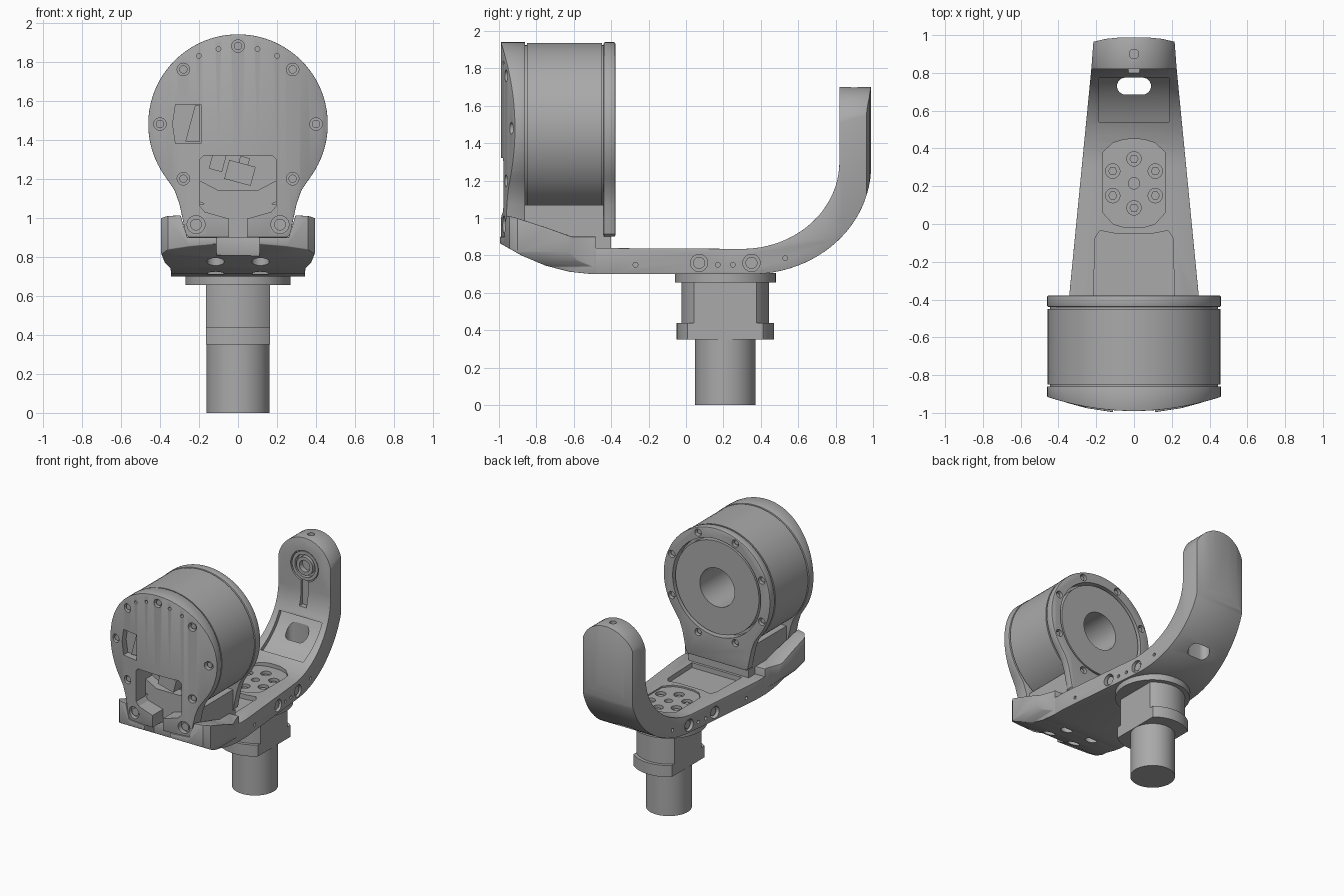
import bpy, bmesh, math
from mathutils import Vector

cube = bpy.data.objects.get("Cube")
if cube:
    bpy.data.objects.remove(cube)

grey = bpy.data.materials.new("machined_grey")
grey.use_nodes = True
grey.diffuse_color = (0.4, 0.4, 0.4, 1)
grey.node_tree.nodes["Principled BSDF"].inputs["Base Color"].default_value = (0.4, 0.4, 0.4, 1)

AXIS_Z = 1.48      # height of the drum and bearing axis
POST_Y = 0.21      # post centre
made = []


def arc(cx, cy, rx, ry, start, end, n):
    steps = [math.radians(start + (end - start) * i / n) for i in range(n + 1)]
    return [(cx + rx * math.cos(t), cy + ry * math.sin(t)) for t in steps]


def circle(cx, cy, r, n=64):
    return arc(cx, cy, r, r, 0, 360, n)[:-1]


def rect(x0, x1, y0, y1):
    return [(x0, y0), (x1, y0), (x1, y1), (x0, y1)]


def stadium(x0, x1, cy, r):
    return arc(x1 - r, cy, r, r, -90, 90, 12) + arc(x0 + r, cy, r, r, 90, 270, 12)


def mirrored(half):
    """Close a right-hand half outline with its mirror image."""
    return half + [(-x, y) for x, y in reversed(half) if x > 1e-5]


def prism(name, *parts):
    """Extrude each (outline, axis, start, end) along its axis into one mesh."""
    bm = bmesh.new()
    place = {"X": lambda u, v, w: (w, u, v), "Y": lambda u, v, w: (u, w, v),
             "Z": lambda u, v, w: (u, v, w)}
    for outline, axis, a, b in parts:
        face = bm.faces.new([bm.verts.new(place[axis](u, v, a)) for u, v in outline])
        grown = bmesh.ops.extrude_face_region(bm, geom=[face])["geom"]
        shift = Vector(place[axis](0, 0, b - a))
        bmesh.ops.translate(bm, vec=shift, verts=[g for g in grown if isinstance(g, bmesh.types.BMVert)])
    bmesh.ops.recalc_face_normals(bm, faces=bm.faces)
    mesh = bpy.data.meshes.new(name)
    bm.to_mesh(mesh)
    bm.free()
    mesh.materials.append(grey)
    obj = bpy.data.objects.new(name, mesh)
    bpy.context.collection.objects.link(obj)
    made.append(obj)
    return obj


def apply(obj, mod):
    bpy.context.view_layer.objects.active = obj
    bpy.ops.object.modifier_apply(modifier=mod.name)


def carve(obj, *parts, op="DIFFERENCE"):
    cutter = prism("cutter", *parts)
    cutter.hide_render = True
    mod = obj.modifiers.new("carve", "BOOLEAN")
    mod.operation, mod.solver, mod.object = op, "EXACT", cutter
    apply(obj, mod)
    made.remove(cutter)
    bpy.data.objects.remove(cutter)


def soften(obj, width):
    mod = obj.modifiers.new("soften", "BEVEL")
    mod.width, mod.segments, mod.limit_method = width, 2, "ANGLE"
    mod.angle_limit = math.radians(40)
    apply(obj, mod)


# Post: round flange, flatted neck and collar, round foot
prism("post_flange", (circle(0, POST_Y, 0.27), "Z", 0.655, 0.705))
for name, r, z0, z1 in (("post_neck", 0.235, 0.44, 0.66), ("post_collar", 0.26, 0.35, 0.44)):
    part = prism(name, (circle(0, POST_Y, r), "Z", z0, z1))
    carve(part, (rect(-0.165, 0.165, -0.5, 0.8), "Z", 0, 1), op="INTERSECT")
prism("post_foot", (circle(0, POST_Y, 0.162), "Z", 0, 0.36))

# Arm: side profile trimmed by a tapered plan and a rounded top
side = ([(-0.6, 0.71), (-0.5, 0.70)] + arc(0.35, 1.28, 0.64, 0.58, -90, 0, 24)
        + [(0.99, 1.8), (0.82, 1.8)] + arc(0.3, 1.3, 0.52, 0.465, 0, -90, 24) + [(-0.6, 0.84)])
arm = prism("arm", (side, "X", -0.5, 0.5))
plan = mirrored([(0.345, -0.7), (0.343, -0.38), (0.226, 0.82), (0.215, 0.965), (0.15, 0.98), (0.07, 0.988)])
carve(arm, (plan, "Z", 0, 2), op="INTERSECT")
crown = [(-0.5, 0), (0.5, 0), (0.5, 1.47)] + arc(0, 1.47, 0.23, 0.23, 0, 180, 32) + [(-0.5, 1.47)]
carve(arm, (crown, "Y", -2, 2), op="INTERSECT")
soften(arm, 0.01)

# Arm pockets, through slot, bearing seat and top hole
carve(arm, (mirrored([(0.215, -0.38), (0.205, -0.07), (0.18, -0.035), (0.1, -0.05)]), "Z", 0.8, 1))
scoop = arc(0.3, 1.3, 0.55, 0.495, -65, -25, 12) + [(0.6, 1.2)]
carve(arm, (scoop, "X", -0.185, 0.185))
carve(arm, (stadium(-0.09, 0.09, 0.73, 0.045), "Z", 0.6, 1.2))
carve(arm, (circle(0, AXIS_Z, 0.12, 48), "Y", 0.7, 0.86))
carve(arm, (rect(-0.03, 0.03, 1.17, 1.42), "Y", 0.7, 0.84))
carve(arm, (circle(0, 0.9, 0.025, 20), "Z", 1.64, 1.8))
pad = mirrored([(0.165, 0.06), (0.165, 0.38), (0.11, 0.43), (0.05, 0.448),
                (-0.0, 0.45)])[:5]
pad = pad + [(-x, y) for x, y in reversed(pad[:4])] + [(-0.11, 0.0), (-0.05, -0.018), (0.05, -0.018), (0.11, 0.0)]
carve(arm, (pad, "Z", 0.825, 0.95))

# Mounting screws in the arm floor
spots = [(0.13 * math.cos(math.radians(a)), 0.215 + 0.13 * math.sin(math.radians(a))) for a in range(30, 390, 60)]
carve(arm, *[(circle(x, y, 0.038, 24), "Z", 0.79, 1) for x, y in spots],
      (circle(0, 0.215, 0.03, 24), "Z", 0.79, 1))
prism("floor_screws", *[(circle(x, y, 0.024, 6), "Z", 0.78, 0.81) for x, y in spots])

# Screws and pin holes along both arm sides
for s in (-1, 1):
    carve(arm, *[(circle(y, 0.76, 0.046, 24), "X", s * 0.25, s * 0.5) for y in (0.07, 0.35)],
          *[(circle(y, z, 0.013, 12), "X", s * 0.22, s * 0.5)
            for y, z in ((-0.27, 0.75), (0.17, 0.75), (0.25, 0.75), (0.53, 0.785))])
    prism("side_screws", (circle(0.07, 0.76, 0.032, 24), "X", s * 0.24, s * 0.285),
          (circle(0.35, 0.76, 0.032, 24), "X", s * 0.24, s * 0.26))

# Bearing in the upright: two concentric races
for name, outer, inner, front in (("bearing_outer_race", 0.112, 0.088, 0.825), ("bearing_inner_race", 0.07, 0.045, 0.82)):
    race = prism(name, (circle(0, AXIS_Z, outer, 48), "Y", front, 0.87))
    carve(race, (circle(0, AXIS_Z, inner, 48), "Y", 0.7, 0.9))

# Cradle: flared front end of the arm with two raised horns
side = [(-0.48, 0.70), (-0.62, 0.712), (-0.75, 0.745), (-0.88, 0.80), (-0.995, 0.865), (-1.0, 0.9),
        (-0.975, 1.015), (-0.92, 1.005), (-0.75, 0.95), (-0.61, 0.9), (-0.48, 0.9)]
cradle = prism("cradle", (side, "X", -0.5, 0.5))
plan = mirrored([(0.345, -0.4), (0.345, -0.5), (0.395, -0.63), (0.395, -0.9), (0.36, -0.945),
                 (0.25, -0.975), (0.12, -0.995), (0.05, -1.0)])
carve(cradle, (plan, "Z", 0, 2), op="INTERSECT")
carve(cradle, (mirrored([(0.34, 0.6), (0.345, 0.74), (0.375, 0.77), (0.395, 0.82), (0.395, 1.2)]), "Y", -2, 2), op="INTERSECT")
carve(cradle, (mirrored([(0.26, 0.9), (0.30, 1.03), (0.30, 1.2)]), "Y", -2, 0))
carve(cradle, (rect(-0.11, 0.11, 0.8, 1.2), "Y", -1.2, -0.88))
soften(cradle, 0.012)
carve(cradle, *[(circle(x, y, 0.045, 24), "Z", 0.5, 0.83) for x in (-0.115, 0.115) for y in (-0.62, -0.82)])
prism("drum_seat", (rect(-0.26, 0.26, -0.6, -0.4), "Z", 0.8, 0.9))

# Keyhole outline shared by the drum's end caps
keyhole = arc(0, AXIS_Z, 0.46, 0.46, -37, 217, 72)
foot = [(0.25, 0.9), (0.268, 0.915), (0.285, 1.0), (0.3, 1.07), (0.325, 1.14)]
keyhole = foot + keyhole + [(-x, z) for x, z in reversed(foot)]


def cap_front(x):
    return -0.99 + 0.075 * (x / 0.46) ** 2


# Front cap with a gently curved face and its openings
cap = prism("front_cap", (keyhole, "Y", -1.1, -0.86))
bow = [(x / 50, cap_front(x / 50)) for x in range(-25, 26)]
carve(cap, (bow + [(0.5, -0.5), (-0.5, -0.5)], "Z", 0, 3), op="INTERSECT")
soften(cap, 0.01)
window = mirrored([(0.045, 0.8), (0.045, 0.995), (0.17, 1.03), (0.195, 1.06), (0.195, 1.3), (0.175, 1.32)])
carve(cap, (window, "Y", -1.2, -0.8))
port = [(-0.19, 1.38), (-0.19, 1.58), (-0.32, 1.58), (-0.335, 1.48), (-0.32, 1.38)]
carve(cap, (port, "Y", -1.2, -0.9))
prism("port_latch", ([(-0.195, 1.39), (-0.195, 1.575), (-0.22, 1.575), (-0.27, 1.39)], "Y", -0.93, -0.89))

# Cap screws and pin holes
spots = [(0, 1.88)] + [(s * x, z) for s in (-1, 1)
                       for x, z in ((0.28, 1.76), (0.4, 1.48), (0.28, 1.2), (0.215, 0.965))]
carve(cap, *[(circle(x, z, 0.046 if z < 1 else 0.032, 24), "Y", -1.2, cap_front(x) + 0.035) for x, z in spots],
      *[(circle(s * x, z, 0.012, 12), "Y", -1.2, -0.93) for s in (-1, 1) for x, z in ((0.1, 1.865), (0.2, 1.83))])
prism("cap_screws", *[(circle(x, z, 0.03 if z < 1 else 0.021, 24), "Y", cap_front(x) + 0.015, cap_front(x) + 0.05)
                      for x, z in spots])

# Drum: shell over a slightly smaller core, leaving seams at both caps
bore = (circle(0, AXIS_Z, 0.15, 48), "Y", -0.72, 0)
bay = (mirrored([(0.1, 1.14), (0.195, 1.19), (0.195, 1.32)]), "Y", -1.2, -0.78)
for name, r, y0, y1 in (("drum_core", 0.444, -0.86, -0.44), ("drum_shell", 0.457, -0.85, -0.45)):
    part = prism(name, (circle(0, AXIS_Z, r, 96), "Y", y0, y1))
    carve(part, bore)
    carve(part, bay)
prism("drum_neck", (rect(-0.265, 0.265, 0.9, 1.07), "Y", -0.86, -0.44))

# Connector inside the front window
connector = prism("connector", (rect(-0.07, 0.07, -0.05, 0.05), "Y", -0.89, -0.77),
                  (rect(-0.02, 0.03, 0.05, 0.085), "Y", -0.88, -0.77),
                  (rect(-0.16, -0.09, -0.02, 0.07), "Y", -0.85, -0.77))
connector.location = (0.01, 0, 1.23)
connector.rotation_euler = (0, math.radians(15), 0)

# Rear flange ring with screws, and the bored rotor inside it
flange = prism("rear_flange", (keyhole, "Y", -0.44, -0.378))
soften(flange, 0.008)
carve(flange, (circle(0, AXIS_Z, 0.38, 96), "Y", -0.6, 0))
spots = [(0.42 * math.cos(math.radians(a)), AXIS_Z + 0.42 * math.sin(math.radians(a))) for a in
         [22.5 + 45 * i for i in range(8)]]
carve(flange, *[(circle(x, z, 0.028, 20), "Y", -0.41, 0) for x, z in spots])
prism("flange_screws", *[(circle(x, z, 0.018, 16), "Y", -0.42, -0.395) for x, z in spots])
rotor = prism("rotor", (circle(0, AXIS_Z, 0.36, 96), "Y", -0.44, -0.385))
carve(rotor, bore)

# Smooth curved faces, keep hard edges
for obj in made:
    bpy.ops.object.select_all(action="DESELECT")
    obj.select_set(True)
    bpy.context.view_layer.objects.active = obj
    bpy.ops.object.shade_smooth_by_angle(angle=math.radians(28))
